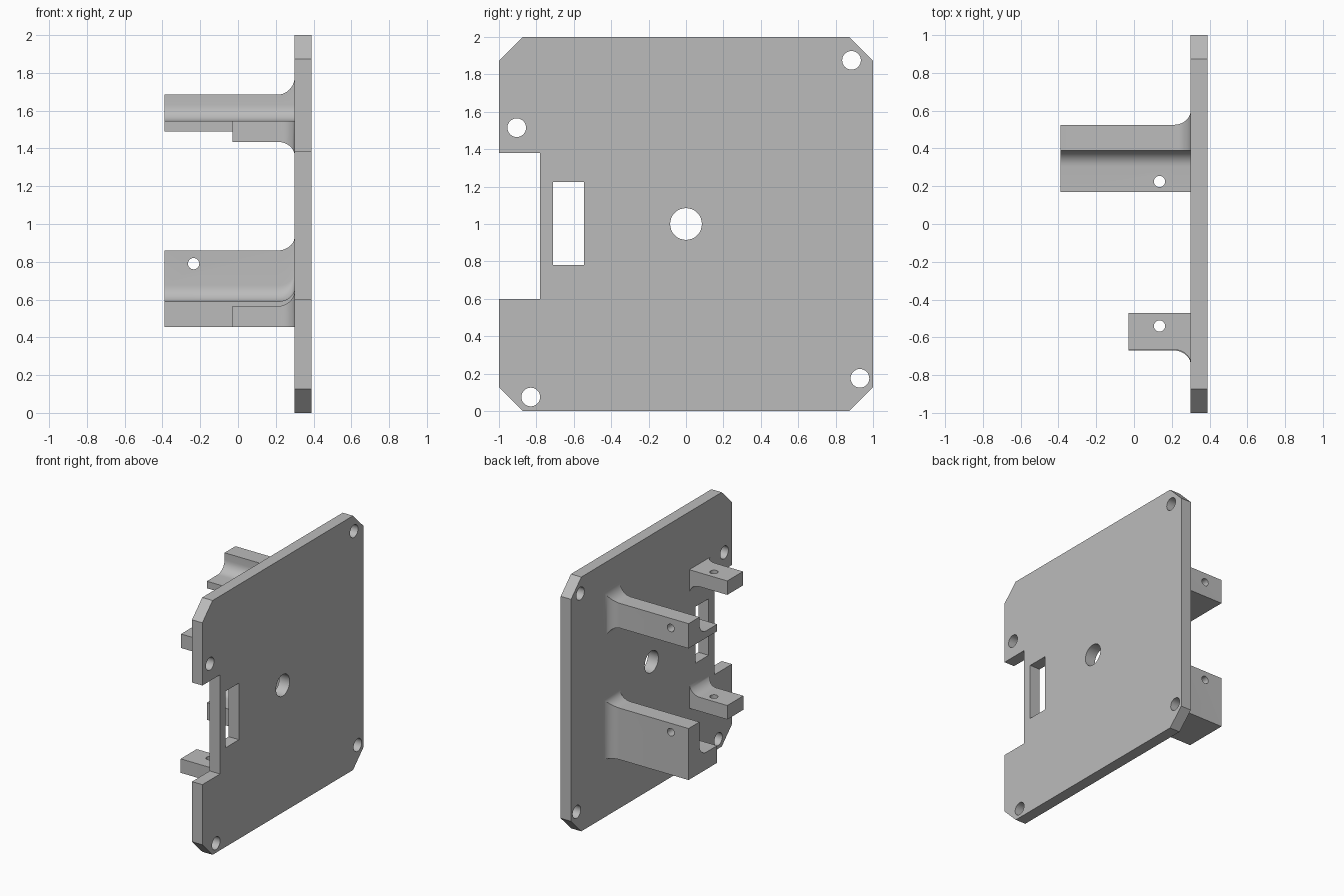
import bpy, bmesh, math

if "Cube" in bpy.data.objects:
    bpy.data.objects.remove(bpy.data.objects["Cube"])

grey = bpy.data.materials.new("plain grey")
grey.diffuse_color = (0.5, 0.5, 0.5, 1)
grey.use_nodes = True
grey.node_tree.nodes["Principled BSDF"].inputs["Base Color"].default_value = grey.diffuse_color
PLATE_X0, PLATE_X1 = 0.30, 0.39


def loft(name, rings):
    """Closed solid through rings of equally many points."""
    bm = bmesh.new()
    vs = [[bm.verts.new(p) for p in ring] for ring in rings]
    n = len(vs[0])
    for a, b in zip(vs, vs[1:]):
        for i in range(n):
            j = (i + 1) % n
            bm.faces.new((a[i], a[j], b[j], b[i]))
    bm.faces.new(vs[0][::-1])
    bm.faces.new(vs[-1])
    bmesh.ops.recalc_face_normals(bm, faces=bm.faces)
    mesh = bpy.data.meshes.new(name)
    bm.to_mesh(mesh)
    bm.free()
    mesh.materials.append(grey)
    ob = bpy.data.objects.new(name, mesh)
    bpy.context.collection.objects.link(ob)
    return ob


def drill(ob, centre, axis, r, depth):
    """Cut a round hole along one axis."""
    k = "XYZ".index(axis)
    u, v = [i for i in range(3) if i != k]
    rings = []
    for s in (-depth / 2, depth / 2):
        ring = []
        for i in range(32):
            a = math.tau * i / 32
            p = list(centre)
            p[k] += s
            p[u] += r * math.cos(a)
            p[v] += r * math.sin(a)
            ring.append(p)
        rings.append(ring)
    cut(ob, loft("cutter", rings))


def cut(ob, cutter):
    cutter.hide_render = True
    mod = ob.modifiers.new("cut", 'BOOLEAN')
    mod.operation, mod.solver, mod.object = 'DIFFERENCE', 'EXACT', cutter
    bpy.context.view_layer.objects.active = ob
    bpy.ops.object.modifier_apply(modifier="cut")
    bpy.data.objects.remove(cutter)


def bracket(name, x_tip, profile, r=0.09):
    """Extrude a (y, z, flare_y, flare_z) profile to the plate, flaring in a fillet."""
    stations = [(x_tip, 0)]
    for i in range(11):
        a = math.pi / 2 * i / 10
        stations.append((PLATE_X0 - r + r * math.sin(a), 1 - math.cos(a)))
    stations.append((PLATE_X0 + 0.01, 1))
    return loft(name, [[(x, y + fy * g, z + fz * g) for y, z, fy, fz in profile]
                       for x, g in stations])


def l_profile(z0, z_flange, z1, low, mid, top):
    """Flange on the inside, wall on the outside, rounded inner corner."""
    pts = [(0.17, z0, 0, -low), (0.17, z_flange, 0, mid)]
    r = 0.085
    for i in range(9):
        a = math.pi / 2 * i / 8
        pts.append((0.39 - r + r * math.sin(a), z_flange + r - r * math.cos(a), 0, mid))
    return pts + [(0.39, z1, 0, top), (0.525, z1, 0.075, top), (0.525, z0, 0.075, -low)]


def box_profile(y0, y1, z0, z1, low, top):
    return [(y0, z0, -0.075, -low), (y1, z0, 0, -low), (y1, z1, 0, top), (y0, z1, -0.075, top)]


# Plate with clipped corners and an edge notch
c = 0.127
outline = [(-1 + c, 0), (1 - c, 0), (1, c), (1, 2 - c), (1 - c, 2), (-1 + c, 2),
           (-1, 2 - c), (-1, 1.38), (-0.78, 1.38), (-0.78, 0.60), (-1, 0.60), (-1, c)]
plate = loft("mounting_plate", [[(x, y, z) for y, z in outline] for x in (PLATE_X0, PLATE_X1)])
slot = [(-0.71, 0.78), (-0.545, 0.78), (-0.545, 1.225), (-0.71, 1.225)]
cut(plate, loft("cutter", [[(x, y, z) for y, z in slot] for x in (0.2, 0.5)]))
for y, z, r in [(0, 1, 0.085), (0.885, 1.875, 0.05), (-0.905, 1.515, 0.05),
                (0.93, 0.175, 0.05), (-0.83, 0.075, 0.05)]:
    drill(plate, (0.345, y, z), "X", r, 0.3)

# Long brackets with a wall and flange
upper_long = bracket("upper_long_bracket", -0.39, l_profile(1.49, 1.545, 1.685, 0.09, 0, 0.095))
lower_long = bracket("lower_long_bracket", -0.39, l_profile(0.455, 0.59, 0.86, 0, 0.07, 0.075))
drill(upper_long, (-0.235, 0.53, 1.61), "Y", 0.03, 0.2)
drill(lower_long, (-0.235, 0.45, 0.79), "Y", 0.03, 0.4)
drill(upper_long, (0.135, 0.225, 1.5), "Z", 0.03, 0.3)
drill(lower_long, (0.135, 0.225, 0.5), "Z", 0.03, 0.4)

# Short brackets
upper_short = bracket("upper_short_bracket", -0.03, box_profile(-0.665, -0.47, 1.435, 1.545, 0.075, 0))
lower_short = bracket("lower_short_bracket", -0.03, box_profile(-0.67, -0.47, 0.455, 0.565, 0, 0.085))
drill(upper_short, (0.135, -0.54, 1.5), "Z", 0.03, 0.4)
drill(lower_short, (0.135, -0.54, 0.5), "Z", 0.03, 0.4)

# Smooth the fillets and holes, keep edges sharp
for ob in (plate, upper_long, lower_long, upper_short, lower_short):
    bpy.ops.object.select_all(action='DESELECT')
    ob.select_set(True)
    bpy.context.view_layer.objects.active = ob
    bpy.ops.object.shade_smooth_by_angle(angle=math.radians(30))
